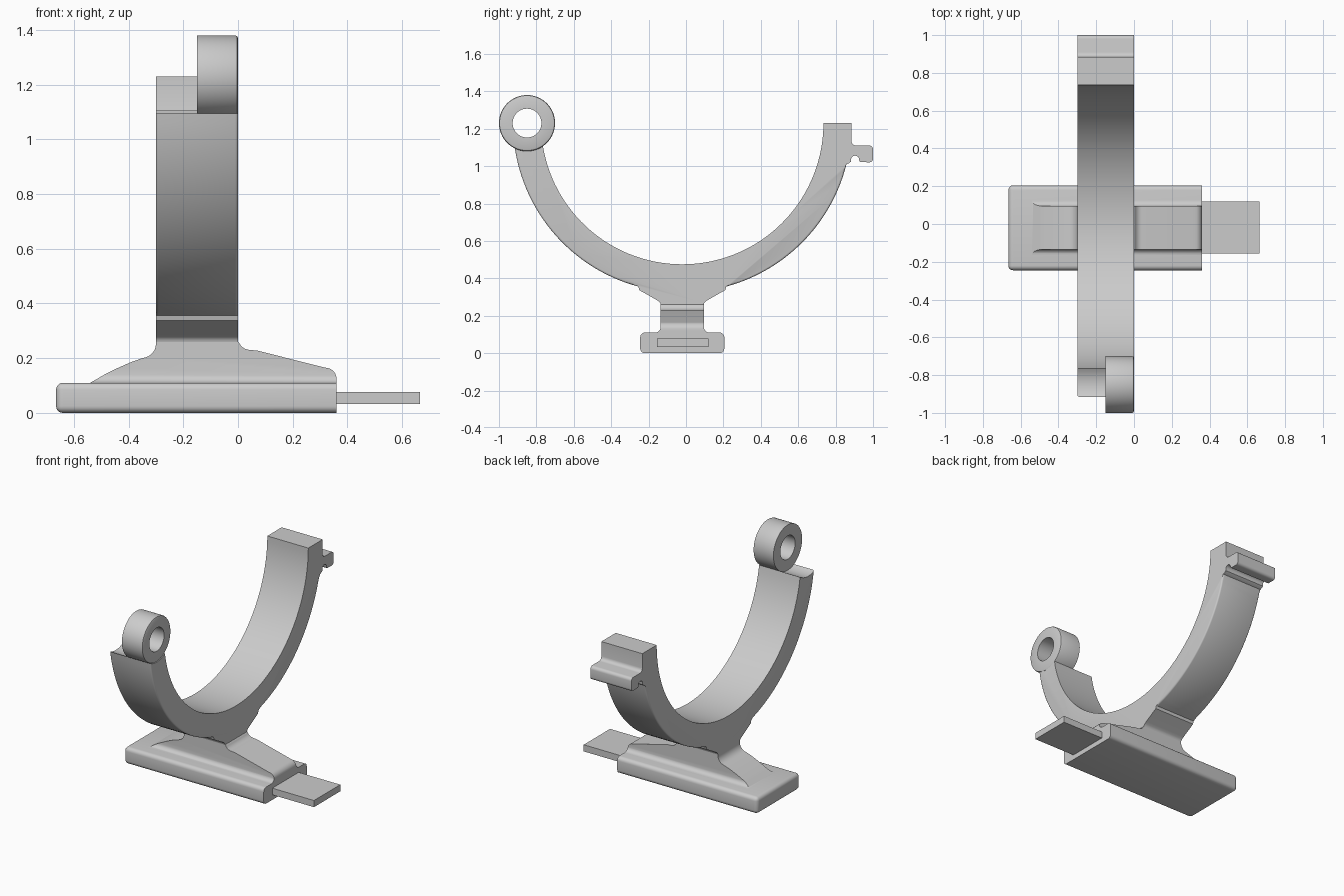
import bpy, bmesh
from math import cos, sin, radians, pi
from mathutils import Vector

if "Cube" in bpy.data.objects:
    bpy.data.objects.remove(bpy.data.objects["Cube"])

CY, CZ = -0.02, 1.23        # cradle centre
R_IN, R_OUT = 0.755, 0.905  # cradle radii


def arc(cy, cz, r, a0, a1, n):
    return [(cy + r * cos(radians(a0 + (a1 - a0) * i / n)),
             cz + r * sin(radians(a0 + (a1 - a0) * i / n))) for i in range(n + 1)]


def finish(bm, name):
    bmesh.ops.recalc_face_normals(bm, faces=bm.faces[:])
    me = bpy.data.meshes.new(name)
    bm.to_mesh(me)
    bm.free()
    ob = bpy.data.objects.new(name, me)
    bpy.context.collection.objects.link(ob)
    return ob


def smooth(ob):
    bpy.ops.object.select_all(action='DESELECT')
    ob.select_set(True)
    bpy.context.view_layer.objects.active = ob
    bpy.ops.object.shade_smooth_by_angle(angle=radians(35))


def prism(pts, axis, lo, hi):
    """Extrude a 2D profile: (y, z) along x, or (x, z) along y."""
    bm = bmesh.new()
    vs = [bm.verts.new((lo, a, b) if axis == 'X' else (a, lo, b)) for a, b in pts]
    face = bm.faces.new(vs)
    ext = bmesh.ops.extrude_face_region(bm, geom=[face])
    d = Vector((hi - lo, 0, 0) if axis == 'X' else (0, hi - lo, 0))
    bmesh.ops.translate(bm, vec=d, verts=[g for g in ext['geom'] if isinstance(g, bmesh.types.BMVert)])
    return bm


# Cradle: half-ring arm with concave hinge end, flared neck and latch hook
flare = [(-0.23, 0.337), (-0.14, 0.286), (-0.125, 0.277), (-0.117, 0.268), (-0.115, 0.26)]
prof = arc(CY, CZ, R_IN, 360, 189.43, 64)
prof += arc(-0.85, CZ, 0.15, -55.5, -115.8, 10)[1:-1]
prof += arc(CY, CZ, R_OUT, 188.55, 254.95, 28)
prof += [(CY + y, z) for y, z in flare]
prof += [(CY - y, z) for y, z in reversed(flare)]
prof += arc(CY, CZ, R_OUT, 285.05, 345.9, 26)
prof += [(0.872, 1.016), (0.882, 1.024)]
prof += arc(0.904, 1.034, 0.022, 190, -10, 10)
prof += [(0.932, 1.022)]
prof += arc(0.98, 1.04, 0.02, 270, 360, 5) + arc(0.98, 1.09, 0.02, 0, 90, 5)
prof += arc(0.91, 1.135, 0.025, 270, 180, 5) + [(0.885, CZ)]
bm = prism(prof, 'X', -0.30, 0.0)


def on_outer(v):
    return abs(((v.co.y - CY) ** 2 + (v.co.z - CZ) ** 2) ** 0.5 - R_OUT) < 1e-4


rim = [e for e in bm.edges if abs(e.verts[0].co.x - e.verts[1].co.x) < 1e-5
       and all(on_outer(v) for v in e.verts) and e.calc_length() < 0.1
       and e.verts[0].co.z < 1.1 and e.verts[1].co.z < 1.1]
bmesh.ops.bevel(bm, geom=rim, offset=0.01, segments=3, profile=0.5, affect='EDGES')
smooth(finish(bm, "cradle_arm"))

# Hinge eye: lathed ring
bm = bmesh.new()
sec = [(-0.15, 0.077), (-0.15, 0.15), (-0.01, 0.15), (-0.003, 0.147), (0.0, 0.14), (0.0, 0.077)]
vs = [bm.verts.new((x, -0.85 + r, CZ)) for x, r in sec]
edges = [bm.edges.new((vs[i], vs[(i + 1) % len(vs)])) for i in range(len(vs))]
bmesh.ops.spin(bm, geom=vs + edges, cent=(0, -0.85, CZ), axis=(1, 0, 0),
               angle=2 * pi, steps=64, use_merge=True)
bmesh.ops.remove_doubles(bm, verts=bm.verts[:], dist=1e-5)
smooth(finish(bm, "hinge_eye"))

# Pedestal: side profile intersected with a footed cross-section
side = [(-0.54, 0.11), (-0.49, 0.139), (-0.44, 0.164), (-0.39, 0.186), (-0.35, 0.2)]
side += arc(-0.352, 0.253, 0.052, 285, 360, 6) + [(-0.30, 0.26), (0.0, 0.26)]
side += arc(0.045, 0.275, 0.045, 190, 265, 6)[1:] + [(0.07, 0.228), (0.315, 0.166)]
side += arc(0.32, 0.125, 0.04, 75, 0, 6) + [(0.36, 0.11)]
foot = [(-0.145, 0.05)] + arc(-0.145, 0.14, 0.03, 270, 360, 6) + [(-0.115, 0.3)]
cross = [(CY + y, z) for y, z in foot] + [(CY - y, z) for y, z in reversed(foot)]
pedestal = finish(prism(side, 'Y', -0.3, 0.3), "pedestal")
cutter = finish(prism(cross, 'X', -0.8, 0.6), "pedestal_cutter")
cutter.hide_render = True
mod = pedestal.modifiers.new("cross_section", 'BOOLEAN')
mod.operation, mod.solver, mod.object = 'INTERSECT', 'EXACT', cutter
bpy.context.view_layer.objects.active = pedestal
bpy.ops.object.modifier_apply(modifier=mod.name)
bpy.data.objects.remove(cutter)
smooth(pedestal)


def box(x0, x1, y0, y1, z0, z1):
    return prism([(y0, z0), (y1, z0), (y1, z1), (y0, z1)], 'X', x0, x1)


# Base plate: rounded everywhere except the flat tab end
bm = box(-0.665, 0.36, -0.245, 0.205, 0.0, 0.11)
soft = [e for e in bm.edges if not all(v.co.x > 0.3 for v in e.verts)]
bmesh.ops.bevel(bm, geom=soft, offset=0.025, segments=5, profile=0.5, affect='EDGES')
smooth(finish(bm, "base_plate"))

# Flat tab
finish(box(0.36, 0.665, -0.155, 0.12, 0.033, 0.077), "mounting_tab")
